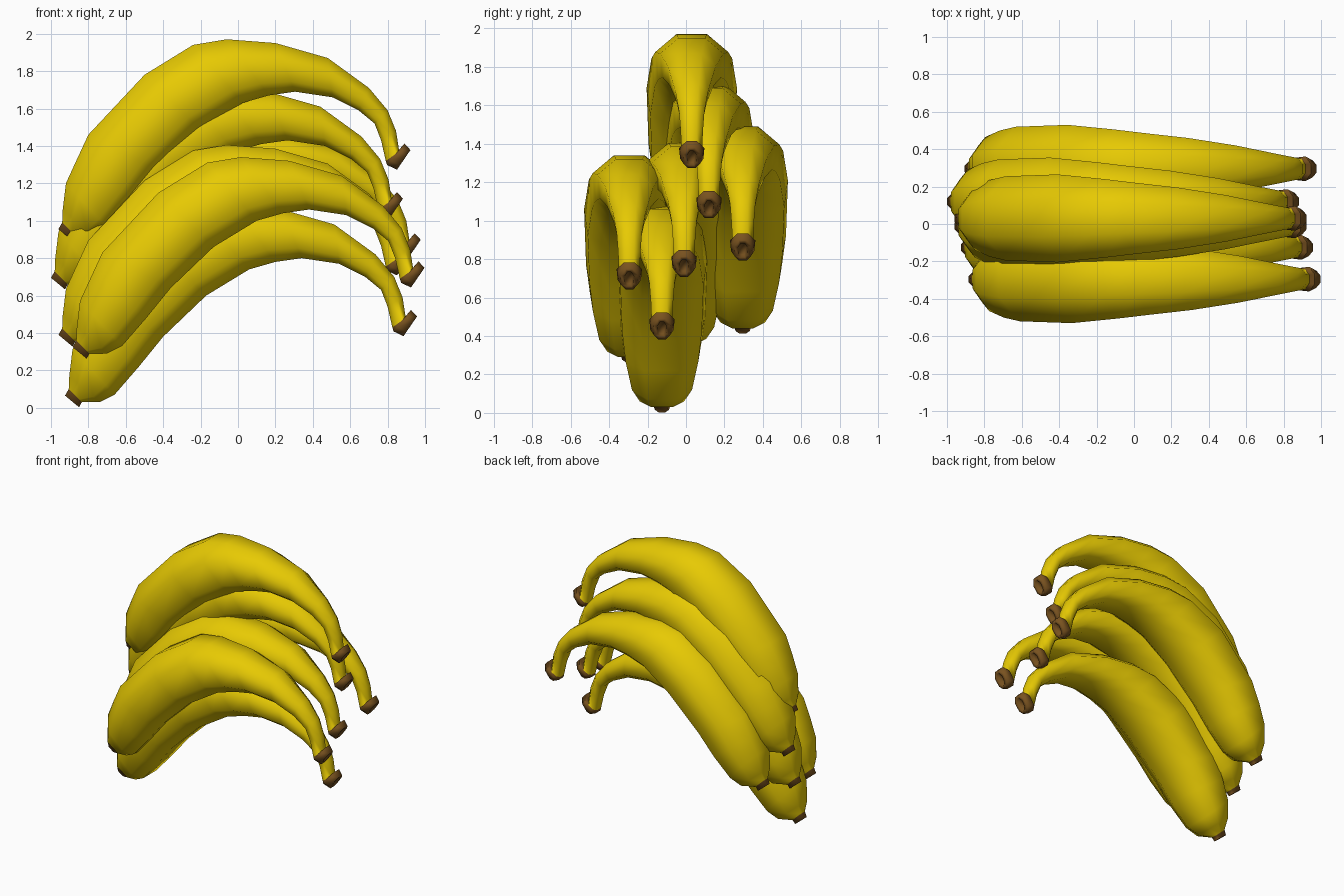
import bpy, bmesh, math
from mathutils import Vector

if "Cube" in bpy.data.objects:
    bpy.data.objects.remove(bpy.data.objects["Cube"])


def material(name, rgb):
    m = bpy.data.materials.new(name)
    m.diffuse_color = (*rgb, 1)
    m.use_nodes = True
    m.node_tree.nodes["Principled BSDF"].inputs["Base Color"].default_value = m.diffuse_color
    return m


yellow = material("banana_yellow", (0.80, 0.59, 0.001))
brown = material("stem_brown", (0.19, 0.085, 0.014))

# Cross-sections from blossom tip to stem: outer x, z, inner x, z, half width in y
RINGS = [
    (-.925, .065, -.850, .003, .040),
    (-.905, .100, -.835, .030, .050),
    (-.902, .170, -.740, .030, .125),
    (-.885, .310, -.660, .070, .170),
    (-.830, .430, -.530, .220, .205),
    (-.765, .570, -.400, .380, .225),
    (-.465, .890, -.170, .600, .235),
    (-.205, 1.05, .060, .740, .210),
    (-.025, 1.08, .200, .780, .190),
    (.235, 1.06, .340, .800, .165),
    (.515, .980, .540, .770, .125),
    (.735, .820, .680, .700, .085),
    (.835, .700, .765, .630, .066),
    (.880, .590, .800, .540, .058),
    (.897, .480, .825, .430, .054),
    (.925, .523, .832, .408, .066),
    (.957, .488, .885, .383, .046),
]
# Cross-section outline: (towards outer curve, sideways), full in the lower flanks
SECTION = [(1, .42), (.38, 1), (-.58, .92), (-1, .45),
           (-1, -.45), (-.58, -.92), (.38, -1), (1, -.42)]
SIDES = len(SECTION)


def banana(name, offset):
    bm = bmesh.new()
    loops = []
    for ox, oz, ix, iz, w in RINGS:
        outer, inner = Vector((ox, 0, oz)), Vector((ix, 0, iz))
        mid, half = (outer + inner) / 2, (outer - inner) / 2
        loops.append([bm.verts.new(mid + half * h + Vector((0, w * v, 0)))
                      for h, v in SECTION])
    # skin, with brown blossom tip and brown stem end
    for i in range(len(loops) - 1):
        for k in range(SIDES):
            j = (k + 1) % SIDES
            f = bm.faces.new((loops[i][k], loops[i][j], loops[i + 1][j], loops[i + 1][k]))
            f.material_index = 1 if i == 0 or i >= len(loops) - 3 else 0
    ends = [bm.faces.new(loops[0]), bm.faces.new(loops[-1])]
    for f in ends:
        f.material_index = 1
    bmesh.ops.recalc_face_normals(bm, faces=bm.faces[:])
    # small hollow in the cut stem
    bmesh.ops.inset_region(bm, faces=[ends[1]], thickness=.022, depth=0)
    bmesh.ops.inset_region(bm, faces=[ends[1]], thickness=.004, depth=-.02)
    me = bpy.data.meshes.new(name)
    bm.to_mesh(me)
    bm.free()
    me.materials.append(yellow)
    me.materials.append(brown)
    ob = bpy.data.objects.new(name, me)
    ob.location = offset
    bpy.context.collection.objects.link(ob)
    bpy.ops.object.select_all(action='DESELECT')
    ob.select_set(True)
    bpy.context.view_layer.objects.active = ob
    bpy.ops.object.shade_smooth_by_angle(angle=math.radians(80))


# The bunch: one shape repeated at six places
for name, offset in {
    "banana_top": (-.035, .03, .89),
    "banana_upper_back": (-.075, .12, .63),
    "banana_back": (.02, .295, .41),
    "banana_middle": (-.035, -.01, .325),
    "banana_front": (.04, -.295, .26),
    "banana_bottom": (0, -.125, 0),
}.items():
    banana(name, offset)
